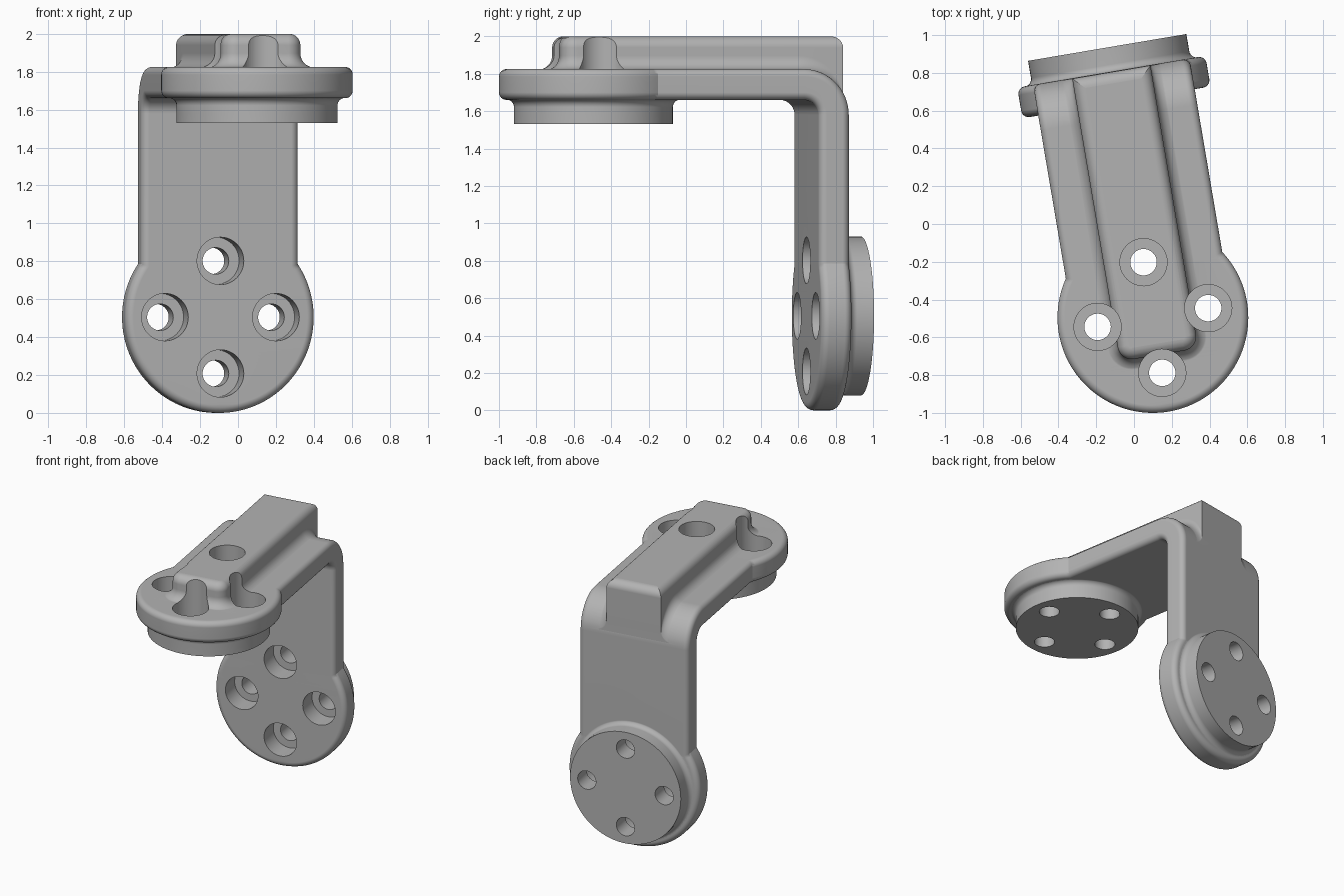
import bpy, bmesh
from math import sin, cos, asin, pi, radians, sqrt
from mathutils import Matrix, Vector

cube = bpy.data.objects.get("Cube")
if cube:
    bpy.data.objects.remove(cube, do_unlink=True)

CORNER, TOP = 1.32, 1.825          # outer corner of the bend
THICK, EDGE = 0.165, 0.04          # plate thickness and edge rounding
DISC_R, HALF_W, BEND_R = 0.505, 0.42, 0.245
BOSS_R, BOSS_H = 0.425, 0.13
HOLE_OFFSET, HOLE_R, BORE_R, BORE_DEPTH = 0.297, 0.07, 0.125, 0.15
DISC_Z = TOP - CORNER

metal = bpy.data.materials.new("grey metal")
metal.use_nodes = True
grey = (0.45, 0.45, 0.45, 1)
metal.diffuse_color = grey
metal.node_tree.nodes["Principled BSDF"].inputs["Base Color"].default_value = grey


def steps(n):
    return [i / n for i in range(n + 1)]


def finish(name, bm):
    bmesh.ops.remove_doubles(bm, verts=bm.verts, dist=1e-5)
    bmesh.ops.recalc_face_normals(bm, faces=bm.faces)
    mesh = bpy.data.meshes.new(name)
    bm.to_mesh(mesh)
    bm.free()
    mesh.materials.append(metal)
    obj = bpy.data.objects.new(name, mesh)
    bpy.context.collection.objects.link(obj)
    return obj


def mirrored_loft(name, half_rings):
    """Solid from stacked half outlines, mirrored in x and capped."""
    bm = bmesh.new()
    rings = []
    for half in half_rings:
        full = half + [(-x, y, z) for x, y, z in reversed(half)]
        rings.append([bm.verts.new(p) for p in full])
    n = len(rings[0])
    for a, b in zip(rings, rings[1:]):
        for j in range(n):
            k = (j + 1) % n
            bm.faces.new((a[j], a[k], b[k], b[j]))
    for ring in (rings[0], rings[-1]):
        for j in range(n // 2 - 1):
            bm.faces.new((ring[j], ring[j + 1], ring[n - 2 - j], ring[n - 1 - j]))
    return finish(name, bm)


def lathe(name, profile, matrix, sides=96):
    """Capped solid of revolution around local z."""
    bm = bmesh.new()
    rings = [[bm.verts.new((r * cos(2 * pi * i / sides), r * sin(2 * pi * i / sides), z))
              for i in range(sides)] for r, z in profile]
    for a, b in zip(rings, rings[1:]):
        for i in range(sides):
            k = (i + 1) % sides
            bm.faces.new((a[i], a[k], b[k], b[i]))
    bm.faces.new(rings[0])
    bm.faces.new(rings[-1])
    bm.transform(matrix)
    return finish(name, bm)


def combine(target, other, operation):
    mod = target.modifiers.new("combine", "BOOLEAN")
    mod.operation, mod.solver, mod.object = operation, "EXACT", other
    bpy.context.view_layer.objects.active = target
    bpy.ops.object.modifier_apply(modifier=mod.name)
    bpy.data.objects.remove(other, do_unlink=True)


# Bent plate: a round pad at each end of an L-shaped strip
def plate_outline(d, q):
    r, w = DISC_R - d, HALF_W - d
    last = pi - asin(w / r)
    pad = [(r * sin(t * last), CORNER + r * cos(t * last), q) for t in steps(48)]
    bend = [(w, BEND_R - (BEND_R - q) * sin(t * pi / 2),
             BEND_R - (BEND_R - q) * cos(t * pi / 2)) for t in steps(16)]
    path = pad + bend + [(x, b, a) for x, a, b in reversed(pad)]
    return [(x, CORNER - p, TOP - depth) for x, p, depth in path]


rounding = [(EDGE * (1 - sin(t * pi / 2)), EDGE * (1 - cos(t * pi / 2))) for t in steps(6)]
levels = rounding + [(d, THICK - q) for d, q in reversed(rounding)]
bracket = mirrored_loft("bracket", [plate_outline(d, q) for d, q in levels])

# Stiffening rib: filleted foot that follows the bend, rounded top
RIB_W, RIB_FRONT, RIB_TOP = 0.21, -0.2, 2.0
FOOT, CROWN, TURN = 0.075, 0.06, 0.075
RIB_BACK = CORNER - 0.002
bend_start = CORNER - BEND_R


def rib_outline(d, height=None, top=None):
    plan = [(RIB_W + d, bend_start + (RIB_BACK - bend_start) * sin(t * pi / 2))
            for t in reversed(steps(14))]
    plan += [(RIB_W - TURN + (TURN + d) * cos(t * pi / 2),
              RIB_FRONT + TURN - (TURN + d) * sin(t * pi / 2)) for t in steps(10)]
    ring = []
    for x, y in plan:
        over = max(0, y - bend_start)
        base = TOP - BEND_R + sqrt(BEND_R ** 2 - over ** 2)
        z = top if height is None else base + height
        ring.append((x, y + min(d, 0) * over / BEND_R, z))
    return ring


rib_rings = [rib_outline(FOOT, height=-0.03)]
rib_rings += [rib_outline(FOOT * (1 - sin(t * pi / 2)),
                          height=FOOT * (1 - cos(t * pi / 2)) - 0.003) for t in steps(8)]
rib_rings += [rib_outline(-CROWN * (1 - cos(t * pi / 2)),
                          top=RIB_TOP - CROWN + CROWN * sin(t * pi / 2)) for t in steps(8)]
combine(bracket, mirrored_loft("rib", rib_rings), "UNION")

# Frames of the two pads: local z points from the bored side out through the boss
pads = [
    Matrix.Translation((0, 0, TOP)) @ Matrix.Rotation(pi, 4, "X"),
    Matrix.Translation((0, CORNER - THICK, DISC_Z)) @ Matrix.Rotation(-pi / 2, 4, "X"),
]

# Mounting bosses with a filleted root
boss = [(BOSS_R + EDGE, THICK - 0.02)]
boss += [(BOSS_R + EDGE * (1 - sin(t * pi / 2)),
          THICK - 0.002 + EDGE * (1 - cos(t * pi / 2))) for t in steps(6)]
boss += [(BOSS_R, THICK + BOSS_H)]
for frame in pads:
    combine(bracket, lathe("boss", boss, frame), "UNION")

# Four counterbored screw holes through each pad
cutter = [(BORE_R, -0.4), (BORE_R, BORE_DEPTH), (HOLE_R, BORE_DEPTH), (HOLE_R, 0.5)]
for frame in pads:
    for i in range(4):
        spot = Vector((cos(i * pi / 2), sin(i * pi / 2), 0)) * HOLE_OFFSET
        hole = lathe("screw_hole", cutter, frame @ Matrix.Translation(spot), 48)
        combine(bracket, hole, "DIFFERENCE")

# Turn into place and smooth
bracket.data.transform(Matrix.Translation((0.1, -0.495, 0)) @ Matrix.Rotation(radians(9.6), 4, "Z"))
bpy.ops.object.select_all(action="DESELECT")
bracket.select_set(True)
bpy.context.view_layer.objects.active = bracket
bpy.ops.object.shade_smooth_by_angle(angle=radians(30))
weighted = bracket.modifiers.new("even shading", "WEIGHTED_NORMAL")
weighted.keep_sharp = True
